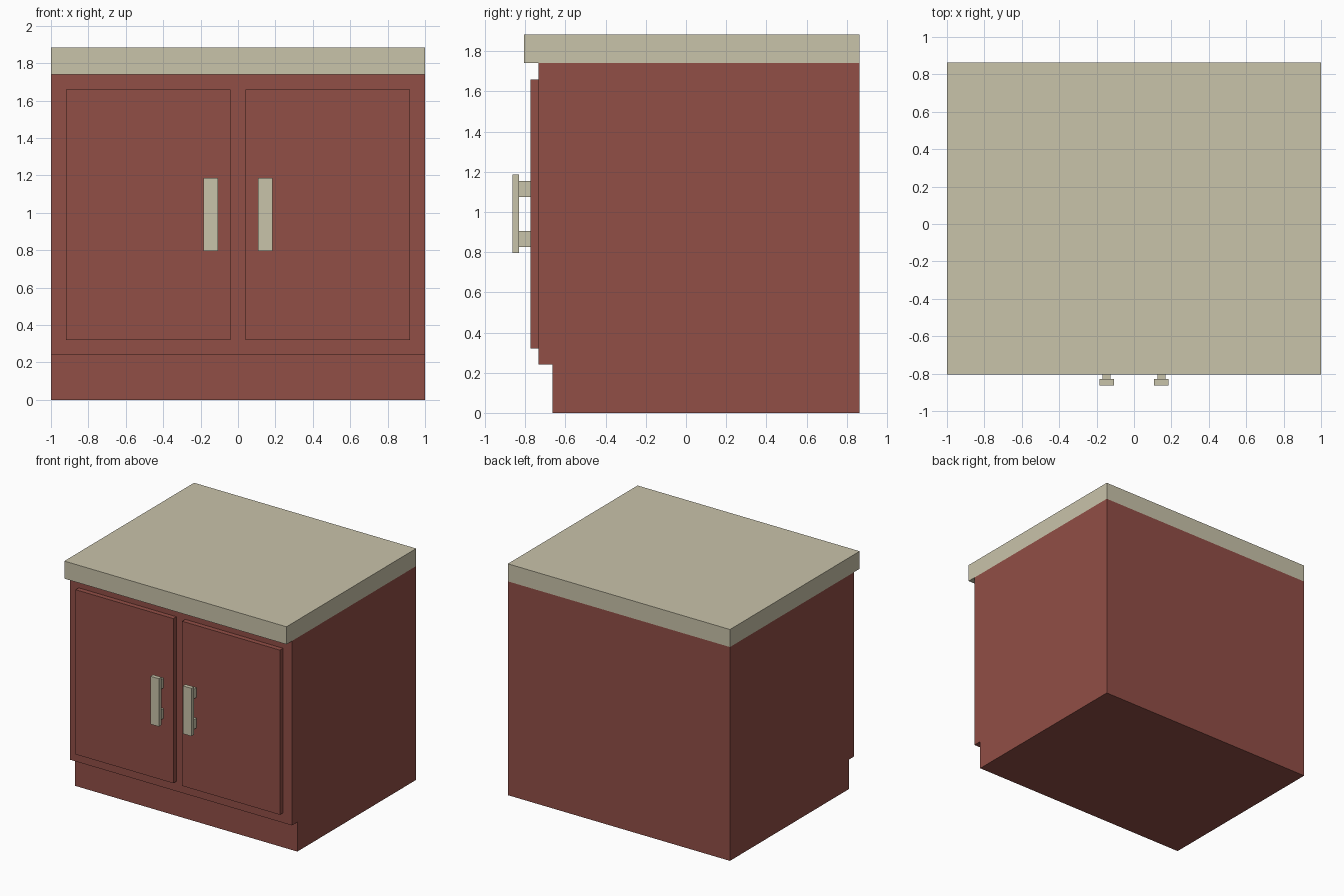
import bpy, bmesh

if "Cube" in bpy.data.objects:
    bpy.data.objects.remove(bpy.data.objects["Cube"])


def material(name, rgb):
    m = bpy.data.materials.new(name)
    m.diffuse_color = (*rgb, 1.0)
    m.use_nodes = True
    m.node_tree.nodes["Principled BSDF"].inputs["Base Color"].default_value = m.diffuse_color
    return m


RED = material("red_brown_paint", (0.283, 0.077, 0.061))
BEIGE = material("beige", (0.584, 0.546, 0.402))


def finish(name, bm, mat):
    bmesh.ops.recalc_face_normals(bm, faces=bm.faces[:])
    mesh = bpy.data.meshes.new(name)
    bm.to_mesh(mesh)
    bm.free()
    mesh.materials.append(mat)
    obj = bpy.data.objects.new(name, mesh)
    bpy.context.collection.objects.link(obj)
    return obj


def add_box(bm, x, y, z):
    verts = bmesh.ops.create_cube(bm, size=1)["verts"]
    for v in verts:
        v.co = [lo + (c + 0.5) * (hi - lo) for c, (lo, hi) in zip(v.co, (x, y, z))]


def boxes(name, mat, *specs):
    bm = bmesh.new()
    for s in specs:
        add_box(bm, *s)
    return finish(name, bm, mat)


# Cabinet body: side profile with recessed toe kick, extruded across x
BACK = 0.863
profile = [(-0.665, 0), (BACK, 0), (BACK, 1.74), (-0.735, 1.74), (-0.735, 0.24), (-0.665, 0.24)]
bm = bmesh.new()
face = bm.faces.new([bm.verts.new((-1, y, z)) for y, z in profile])
ext = bmesh.ops.extrude_face_region(bm, geom=[face])
bmesh.ops.translate(bm, vec=(2, 0, 0),
                    verts=[g for g in ext["geom"] if isinstance(g, bmesh.types.BMVert)])
finish("cabinet_body", bm, RED)

# Countertop with front overhang
boxes("countertop", BEIGE, ((-1, 1), (-0.805, BACK), (1.74, 1.883)))


def mirrored(side, lo, hi):
    return tuple(sorted((side * lo, side * hi)))


# Doors and handles, one pair per side
for label, s in (("left", -1), ("right", 1)):
    boxes(label + "_door", RED,
          (mirrored(s, 0.04, 0.92), (-0.775, -0.735), (0.32, 1.66)))
    bar_x, post_x = mirrored(s, 0.108, 0.184), mirrored(s, 0.126, 0.168)
    boxes(label + "_handle", BEIGE,
          (bar_x, (-0.863, -0.83), (0.796, 1.186)),
          (post_x, (-0.83, -0.775), (0.826, 0.906)),
          (post_x, (-0.83, -0.775), (1.074, 1.154)))
